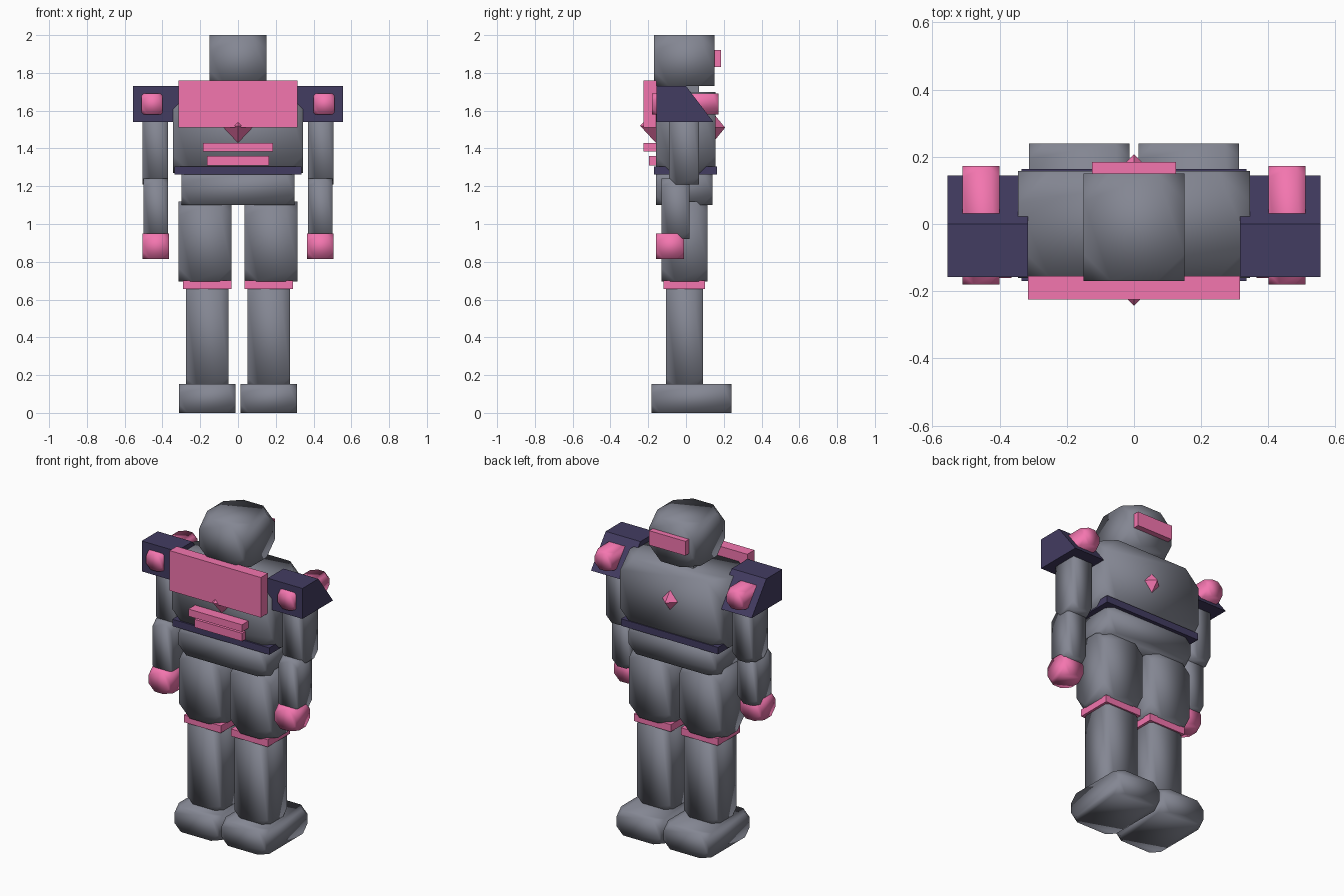
import bpy, bmesh
from mathutils import Matrix, Vector

if "Cube" in bpy.data.objects:
    bpy.data.objects.remove(bpy.data.objects["Cube"])


def material(name, color):
    m = bpy.data.materials.new(name)
    m.diffuse_color = color
    m.use_nodes = True
    m.node_tree.nodes["Principled BSDF"].inputs["Base Color"].default_value = m.diffuse_color
    return m


PINK = material("pink", (0.9, 0.18, 0.43, 1))
DARK = material("dark_violet", (0.055, 0.045, 0.12, 1))
GREY = material("slate_grey", (0.23, 0.24, 0.29, 1))


def finish(bm, name, mat, smooth=False):
    bmesh.ops.recalc_face_normals(bm, faces=bm.faces)
    for f in bm.faces:
        f.smooth = smooth
    me = bpy.data.meshes.new(name)
    bm.to_mesh(me)
    bm.free()
    me.materials.append(mat)
    ob = bpy.data.objects.new(name, me)
    bpy.context.collection.objects.link(ob)
    return ob


def block(name, x, y, z, mat=GREY, cut=0.3):
    """Box between limits, its eight corners cut off by a share of the thinnest side."""
    lo, hi = Vector((x[0], y[0], z[0])), Vector((x[1], y[1], z[1]))
    size = hi - lo
    bm = bmesh.new()
    bmesh.ops.create_cube(bm, size=1, matrix=Matrix.Translation((lo + hi) / 2) @ Matrix.Diagonal((*size, 1)))
    if cut:
        bmesh.ops.bevel(bm, geom=bm.verts[:], offset=cut * min(size), segments=1, affect='VERTICES')
    return finish(bm, name, mat, bool(cut))


def pair(name, x, y, z, mat=GREY, cut=0.3):
    for side, s in (("right", 1), ("left", -1)):
        block(f"{side}_{name}", sorted((s * x[0], s * x[1])), y, z, mat, cut)


def wedge(name, x, profile, mat):
    """Prism along x from a (y, z) outline."""
    bm = bmesh.new()
    face = bm.faces.new([bm.verts.new((x[0], y, z)) for y, z in profile])
    ext = bmesh.ops.extrude_face_region(bm, geom=[face])
    bmesh.ops.translate(bm, vec=(x[1] - x[0], 0, 0),
                        verts=[v for v in ext["geom"] if isinstance(v, bmesh.types.BMVert)])
    finish(bm, name, mat)


def gem(name, center, radii):
    """Stretched octahedron."""
    bm = bmesh.new()
    for s in (1, -1):
        bmesh.ops.create_cone(bm, segments=4, radius1=1, radius2=0, depth=1, cap_ends=False,
                              matrix=Matrix.Diagonal((1, 1, s, 1)) @ Matrix.Translation((0, 0, 0.5)))
    bmesh.ops.remove_doubles(bm, verts=bm.verts, dist=1e-4)
    bm.transform(Matrix.Translation(center) @ Matrix.Diagonal((*radii, 1)))
    finish(bm, name, PINK)


# Head
block("head", (-0.15, 0.15), (-0.17, 0.15), (1.73, 2.0))
block("visor", (-0.125, 0.125), (0.12, 0.185), (1.83, 1.92), PINK, 0)
block("neck", (-0.1, 0.1), (-0.14, 0.07), (1.68, 1.76), GREY, 0)

# Torso
block("chest", (-0.345, 0.345), (-0.16, 0.157), (1.27, 1.70))
block("belt", (-0.335, 0.335), (-0.17, 0.163), (1.262, 1.305), DARK, 0)
block("pelvis", (-0.3, 0.3), (-0.16, 0.14), (1.10, 1.28))
block("back_plate", (-0.315, 0.315), (-0.225, -0.155), (1.51, 1.76), PINK, 0)
block("upper_back_bar", (-0.185, 0.185), (-0.225, -0.14), (1.385, 1.43), PINK, 0)
block("lower_back_bar", (-0.165, 0.165), (-0.195, -0.14), (1.31, 1.36), PINK, 0)
gem("back_gem", (0, -0.16, 1.52), (0.085, 0.083, 0.09))
gem("chest_gem", (0, 0.15, 1.51), (0.06, 0.057, 0.07))

# Shoulders with sloped pads and a pink bolt through each
for side, s in (("right", 1), ("left", -1)):
    wedge(f"{side}_shoulder_pad", (s * 0.315, s * 0.555),
          [(-0.157, 1.54), (0.145, 1.54), (0, 1.73), (-0.157, 1.73)], DARK)
pair("shoulder_bolt", (0.4, 0.51), (-0.18, 0.172), (1.58, 1.69), PINK)

# Arms
pair("upper_arm", (0.37, 0.505), (-0.09, 0.07), (1.21, 1.62))
pair("forearm", (0.37, 0.5), (-0.13, 0.018), (0.92, 1.24))
pair("hand", (0.365, 0.505), (-0.16, -0.01), (0.815, 0.95), PINK)

# Legs
pair("thigh", (0.035, 0.315), (-0.13, 0.115), (0.695, 1.12))
pair("knee_band", (0.035, 0.29), (-0.12, 0.1), (0.655, 0.7), PINK, 0)
pair("shin", (0.05, 0.275), (-0.105, 0.09), (0.13, 0.7))
pair("foot", (0.013, 0.312), (-0.183, 0.24), (0, 0.152))
